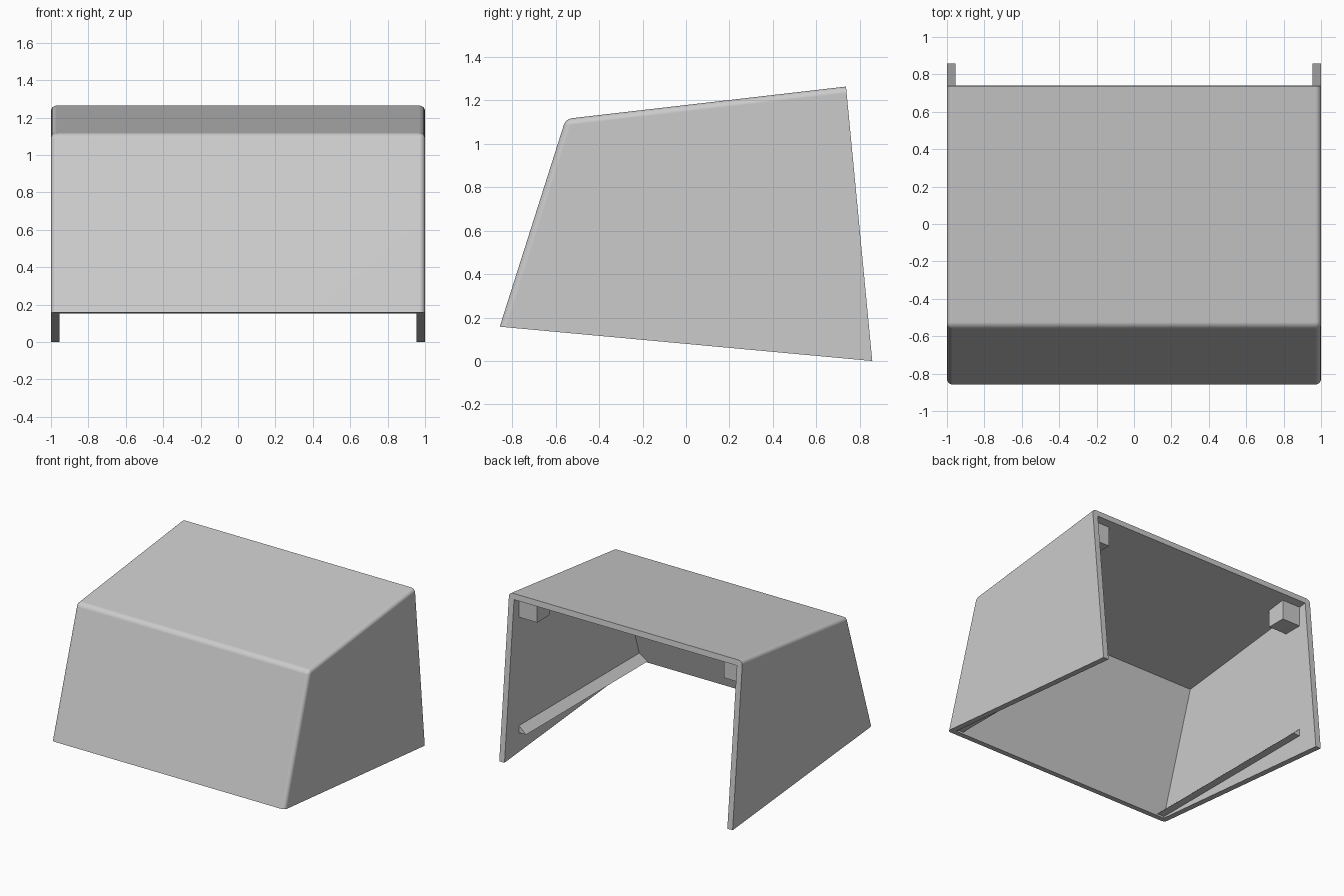
import bpy, bmesh
from mathutils import Vector

if "Cube" in bpy.data.objects:
    bpy.data.objects.remove(bpy.data.objects["Cube"])

grey = bpy.data.materials.new("light_grey")
grey.use_nodes = True
colour = (0.6, 0.6, 0.6, 1)
grey.diffuse_color = colour
grey.node_tree.nodes["Principled BSDF"].inputs["Base Color"].default_value = colour

WALL = 0.045
INNER = 1 - WALL


def prism(name, points, axis, start, end, round_edges=None):
    """Extrude a 2D profile along x (profile y,z) or y (profile x,z)."""
    def place(p, d):
        return (d, p[0], p[1]) if axis == "x" else (p[0], d, p[1])
    bm = bmesh.new()
    base = bm.faces.new([bm.verts.new(place(p, start)) for p in points])
    ext = bmesh.ops.extrude_face_region(bm, geom=[base])["geom"]
    shift = Vector(place((0, 0), end - start))
    bmesh.ops.translate(bm, vec=shift, verts=[g for g in ext if isinstance(g, bmesh.types.BMVert)])
    bmesh.ops.recalc_face_normals(bm, faces=bm.faces)
    if round_edges:
        bm.normal_update()
        edges = [e for e in bm.edges if all(round_edges(f) for f in e.link_faces)]
        bmesh.ops.bevel(bm, geom=edges, offset=0.03, segments=6, profile=0.5,
                        affect="EDGES", clamp_overlap=True)
    mesh = bpy.data.meshes.new(name)
    bm.to_mesh(mesh)
    bm.free()
    mesh.materials.append(grey)
    obj = bpy.data.objects.new(name, mesh)
    bpy.context.collection.objects.link(obj)
    return obj


# Outer hood: rounded where the front, top and sides meet, crisp at the open rim
front_low, front_top = Vector((-0.858, 0.158)), Vector((-0.554, 1.115))
back_top, back_low = Vector((0.737, 1.264)), Vector((0.858, 0))


def is_skin(face):
    n = face.normal
    return abs(n.x) > 0.5 or n.y < -0.5 or n.z > 0.5


hood = prism("hood_shell", [front_low, front_top, back_top, back_low], "x", -1, 1, is_skin)

# Hollow interior, open at the back and underneath
up = (front_top - front_low).normalized()
along = (back_top - front_top).normalized()
corner = front_top + (along - up) * WALL / abs(up.cross(along))
far = corner + along * 2
cavity = prism("cavity_cutter", [corner - up * 1.5, corner, far, Vector((far.x, -0.5))],
               "x", -INNER, INNER)
cut = hood.modifiers.new("hollow", "BOOLEAN")
cut.operation = "DIFFERENCE"
cut.solver = "EXACT"
cut.object = cavity
bpy.ops.object.select_all(action="DESELECT")
hood.select_set(True)
bpy.context.view_layer.objects.active = hood
bpy.ops.object.modifier_apply(modifier=cut.name)
bpy.data.objects.remove(cavity)
bpy.ops.object.shade_smooth_by_angle(angle=0.5)
weighted = hood.modifiers.new("flat_panels", "WEIGHTED_NORMAL")
weighted.keep_sharp = True

# Wedge rails and mounting blocks on both inner walls
for side, s in (("left", 1), ("right", -1)):
    wall = s * (INNER + 0.01)
    prism(side + "_rail", [(wall, 0.165), (s * 0.895, 0.165), (s * INNER, 0.22), (wall, 0.22)],
          "y", -0.82, 0.68)
    prism(side + "_block", [(wall, 1.06), (s * 0.8, 1.06), (s * 0.8, 1.22), (wall, 1.22)],
          "y", 0.53, 0.68)
